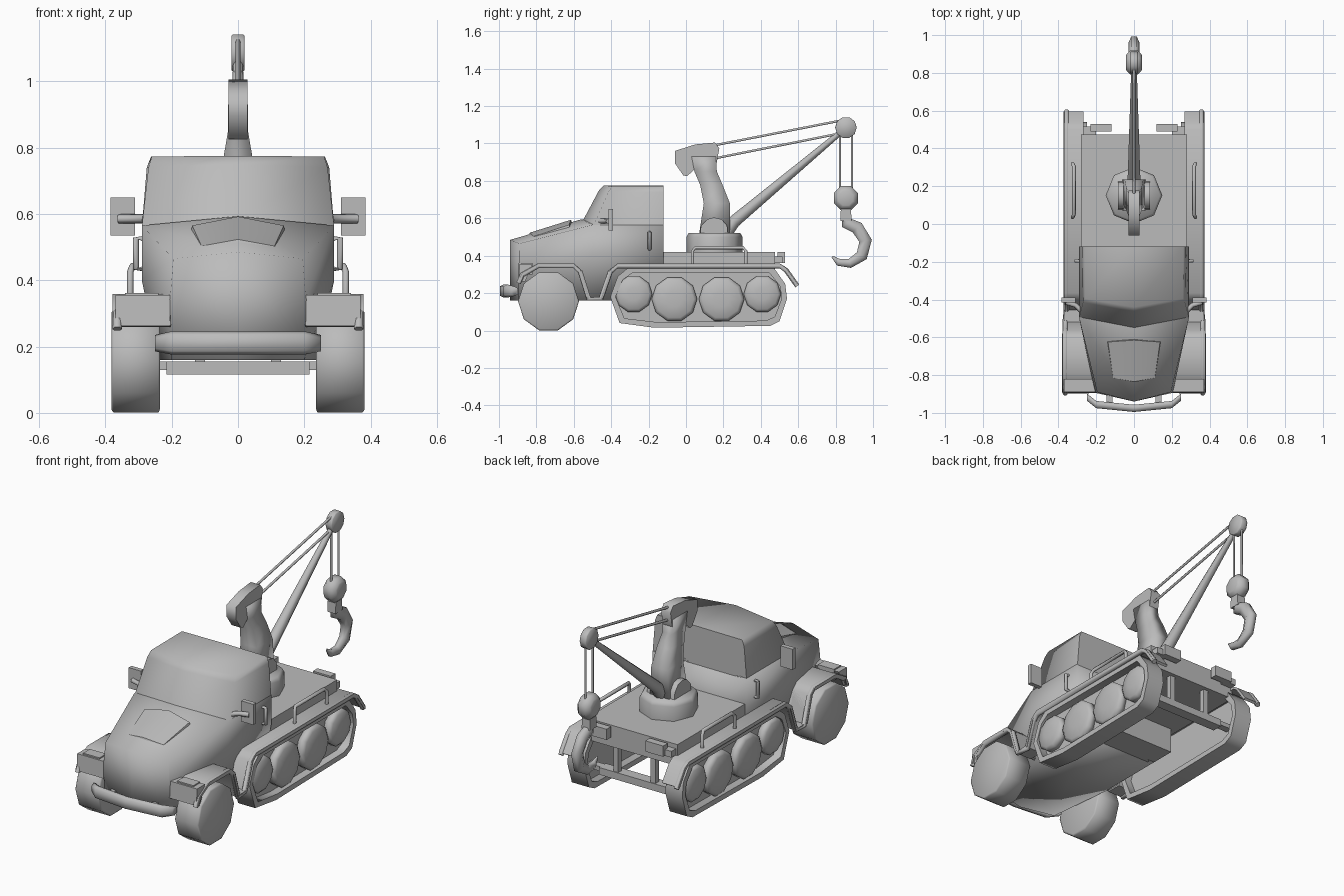
import bpy, bmesh, math
from mathutils import Vector

if "Cube" in bpy.data.objects:
    bpy.data.objects.remove(bpy.data.objects["Cube"])

grey = bpy.data.materials.new("plain_grey")
grey.diffuse_color = (0.5, 0.5, 0.5, 1)
grey.use_nodes = True
grey.node_tree.nodes["Principled BSDF"].inputs["Base Color"].default_value = grey.diffuse_color


def finish(name, bm, mirror=False, angle=70):
    bmesh.ops.remove_doubles(bm, verts=bm.verts, dist=1e-5)
    bmesh.ops.recalc_face_normals(bm, faces=bm.faces)
    me = bpy.data.meshes.new(name)
    bm.to_mesh(me)
    bm.free()
    me.materials.append(grey)
    ob = bpy.data.objects.new(name, me)
    bpy.context.collection.objects.link(ob)
    bpy.ops.object.select_all(action='DESELECT')
    ob.select_set(True)
    bpy.context.view_layer.objects.active = ob
    bpy.ops.object.shade_smooth_by_angle(angle=math.radians(angle))
    if mirror:
        ob.modifiers.new("mirror", 'MIRROR')
    return ob


def loft(name, rings, mirror=False, angle=70, split=False):
    """Bridge closed rings and cap both ends; split folds the caps along the centre."""
    bm = bmesh.new()
    vs = [[bm.verts.new(p) for p in r] for r in rings]
    n = len(vs[0])
    for a, b in zip(vs, vs[1:]):
        for i in range(n):
            j = (i + 1) % n
            bm.faces.new((a[i], a[j], b[j], b[i]))
    for r in (vs[0], vs[-1]):
        if split:
            bm.faces.new(r[:n // 2 + 1])
            bm.faces.new(r[n // 2:] + r[:1])
        else:
            bm.faces.new(r)
    return finish(name, bm, mirror, angle)


def prism(name, yz, x0, x1, mirror=False, angle=70):
    return loft(name, [[(x, y, z) for y, z in yz] for x in (x0, x1)], mirror, angle)


def box(name, x, y, z, mirror=False):
    return prism(name, [(y[0], z[0]), (y[1], z[0]), (y[1], z[1]), (y[0], z[1])], x[0], x[1], mirror)


def ribbon(path, t):
    """Side outline of a bent sheet of thickness t below the path."""
    out = []
    for i, p in enumerate(path):
        a, b = path[max(i - 1, 0)], path[min(i + 1, len(path) - 1)]
        d = Vector((b[0] - a[0], b[1] - a[1])).normalized()
        out.append((p[0] + d.y * t, p[1] - d.x * t))
    return list(path) + out[::-1]


def circle(y, z, r, n=10):
    return [(y + r * math.sin(math.tau * (i + .5) / n), z - r * math.cos(math.tau * (i + .5) / n)) for i in range(n)]


def wheel(name, y, z, prof, n=10, mirror=True):
    """Lathe of (x, radius) steps around an axis along x."""
    return loft(name, [[(x, *p) for p in circle(y, z, r, n)] for x, r in prof], mirror, 180)


def tube(name, pts, radii, n=6, mirror=False, sx=1):
    """Round bar along points; one radius or one per point."""
    pts = [Vector(p) for p in pts]
    if not isinstance(radii, (list, tuple)):
        radii = [radii] * len(pts)
    rings, u = [], None
    for i, p in enumerate(pts):
        d = (pts[min(i + 1, len(pts) - 1)] - pts[max(i - 1, 0)]).normalized()
        if u is None:
            u = d.orthogonal() if abs(d.x) > .5 else Vector((1, 0, 0))
        u = (u - d * u.dot(d)).normalized()
        v = d.cross(u)
        rings.append([p + radii[i] * (u * sx * math.cos(math.tau * k / n) + v * math.sin(math.tau * k / n)) for k in range(n)])
    return loft(name, rings, mirror, 70)


def both(half):
    """Close a half ring (starting and ending at x = 0) over the centre."""
    return half + [(-x, y, z) for x, y, z in half[-2:0:-1]]


# bonnet and lower cab
loft("lower_body", [both(r) for r in (
    [(0, -.94, .16), (.2, -.895, .16), (.205, -.895, .34), (.195, -.89, .465), (0, -.94, .485)],
    [(0, -.52, .16), (.24, -.52, .16), (.29, -.5, .4), (.29, -.5, .565), (0, -.565, .593)],
    [(0, -.12, .16), (.24, -.12, .16), (.29, -.12, .4), (.29, -.12, .565), (0, -.12, .593)])], angle=95, split=True)
# upper cab with peaked windscreen
loft("upper_cab", [both(r) for r in (
    [(0, -.55, .59), (.29, -.495, .56), (.29, -.12, .56), (0, -.12, .56)],
    [(0, -.465, .75), (.27, -.415, .74), (.275, -.12, .74), (0, -.12, .74)],
    [(0, -.44, .775), (.26, -.395, .773), (.262, -.12, .773), (0, -.12, .775)])], angle=80, split=True)
# raised bonnet hatch
loft("bonnet_hatch", [both(r) for r in (
    [(0, -.845, .49), (.115, -.82, .475), (.145, -.62, .535), (0, -.605, .565)],
    [(0, -.835, .523), (.11, -.815, .503), (.138, -.625, .565), (0, -.615, .592)])], angle=30, split=True)

# rear deck, belly and cross members underneath
box("rear_deck", (-.28, .28), (-.14, .475), (.3, .42))
box("belly", (-.24, .24), (-.14, .02), (.16, .32))
box("rear_cross_bar", (-.215, .215), (.4, .46), (.115, .155))
box("hanger", (.1, .13), (.425, .455), (.14, .31), True)
box("bar_end", (.2, .3), (.41, .45), (.13, .155), True)
box("rear_lamp", (.12, .23), (.49, .53), (.36, .42), True)
box("lamp_bracket", (.2, .27), (.47, .515), (.36, .395), True)

# front bumper
bump = [(-.25, -.915), (-.2, -.955), (0, -.975), (.2, -.955), (.25, -.915)]
loft("bumper", [[(x, y - .02, z0), (x, y - .02, z1), (x, y, z1 + .01), (x, y + .018, z1), (x, y + .018, z0), (x, y, z0 - .01)]
                for (x, y), z0, z1 in zip(bump, (.195, .186, .186, .186, .195), (.225, .236, .236, .236, .225))])
box("bumper_strut", (.115, .145), (-.96, -.88), (.19, .225), True)

# front wheels
wheel("front_wheel", -.735, .156, [(.235, .152), (.24, .163), (.375, .163), (.381, .155)])

# mudguards running back over the tracks
path = [(-.895, .265), (-.875, .31), (-.79, .358), (-.6, .358), (-.565, .325), (-.52, .18), (-.455, .18),
        (-.405, .325), (-.365, .358), (.5, .358), (.535, .335), (.595, .25)]
prism("front_mudguard", ribbon(path[:6], .014), .2, .378, True)
prism("rear_mudguard", ribbon(path[4:], .014), .268, .37, True)
tube("mudguard_rim", [(.364 if y < -.5 else .357, y, z - .012) for y, z in path], .015, 6, True)
box("front_lamp", (.24, .34), (-.88, -.82), (.3, .362), True)
prism("front_flap", [(-.895, .262), (-.86, .262), (-.82, .355), (-.89, .355)], .205, .37, True)

# tracks: belt ring, recessed side plate, road wheels
track = [(-.405, .18), (-.365, .29), (-.31, .335), (.47, .335), (.53, .25), (.54, .17), (.5, .05), (.45, .025), (-.17, .015), (-.355, .04)]
cy, cz = .07, .18
inner = [(cy + (y - cy) * .94, cz + (z - cz) * .82) for y, z in track]
bm = bmesh.new()
rows = [[bm.verts.new((x, *p)) for p in pts] for pts, x in ((track, .25), (track, .355), (inner, .355), (inner, .25))]
for a, b in zip(rows, rows[1:] + rows[:1]):
    for i in range(len(track)):
        j = (i + 1) % len(track)
        bm.faces.new((a[i], a[j], b[j], b[i]))
finish("track_belt", bm, True)
prism("track_plate", inner, .295, .31, True)
for y, z, r in ((-.28, .195, .1), (-.062, .168, .122), (.19, .168, .122), (.408, .195, .1)):
    wheel("road_wheel", y, z, [(.305, r), (.34, r), (.352, r * .85), (.36, r * .35)])

# mirrors, door handles and grab rails
box("mirror", (.31, .385), (-.415, -.39), (.535, .65), True)
tube("mirror_arm", [(.28, -.46, .585), (.31, -.43, .585), (.36, -.415, .585)], .014, 6, True)
tube("door_handle", [(.28, -.195, .525), (.308, -.195, .525), (.308, -.195, .435), (.28, -.195, .435)], .01, 6, True)
tube("grab_rail", [(.325, .035, .35), (.325, .035, .425), (.318, .05, .443), (.318, .305, .443), (.325, .32, .425), (.325, .32, .35)], .01, 6, True)

# crane turret
loft("turret_base", [[(r * math.cos(math.tau * i / 8), .152 + r * math.sin(math.tau * i / 8), z) for i in range(8)]
                     for r, z in ((.15, .41), (.15, .5), (.138, .522))])
prism("mast_pivot", [(.075, .51), (.08, .56), (.115, .595), (.15, .605), (.19, .595), (.22, .56), (.225, .51)], -.085, .085)

# mast with overhanging head
mast = [((.07, .515), (.235, .515), .06), ((.095, .68), (.235, .68), .05), ((.075, .78), (.195, .78), .042),
        ((.045, .85), (.165, .85), .03), ((.03, .93), (.16, .93), .03)]
loft("mast", [[(-w, *a), (w, *a), (w, *b), (-w, *b)] for a, b, w in mast], angle=95)
prism("mast_head", [(-.06, .895), (-.06, .96), (.05, .995), (.155, 1.005), (.178, .975), (.165, .9), (.15, .85), (.045, .86), (.005, .825), (-.015, .83)], -.029, .029, angle=80)

# boom, stay cables and tip pulley
tube("boom", [(0, .22, .53), (0, .26, .585), (0, .845, 1.075)], [.035, .033, .014], 8)
for a, b in (((.15, .99), (.84, 1.125)), ((.15, .92), (.83, 1.055))):
    tube("stay_cable", [(0, *a), (0, *b)], .007)
wheel("tip_pulley", .855, 1.085, [(-.02, .055), (-.016, .058), (.016, .058), (.02, .055)], 10, False)
for y in (.823, .888):
    tube("hoist_cable", [(0, y, 1.08), (0, y, .72)], .006)

# hook block and hook
wheel("hook_block", .855, .708, [(-.042, .042), (-.038, .05), (-.02, .07), (.02, .07), (.038, .05), (.042, .042)], 8, False)
prism("hook_neck", [(.83, .7), (.88, .7), (.885, .585), (.825, .585)], -.025, .025)
tube("hook", [(0, .855, .62), (0, .86, .575), (0, .915, .55), (0, .96, .48), (0, .94, .4), (0, .875, .358), (0, .815, .365), (0, .782, .395)],
     [.025, .038, .04, .039, .037, .028, .022, .006], 6, False, .75)
